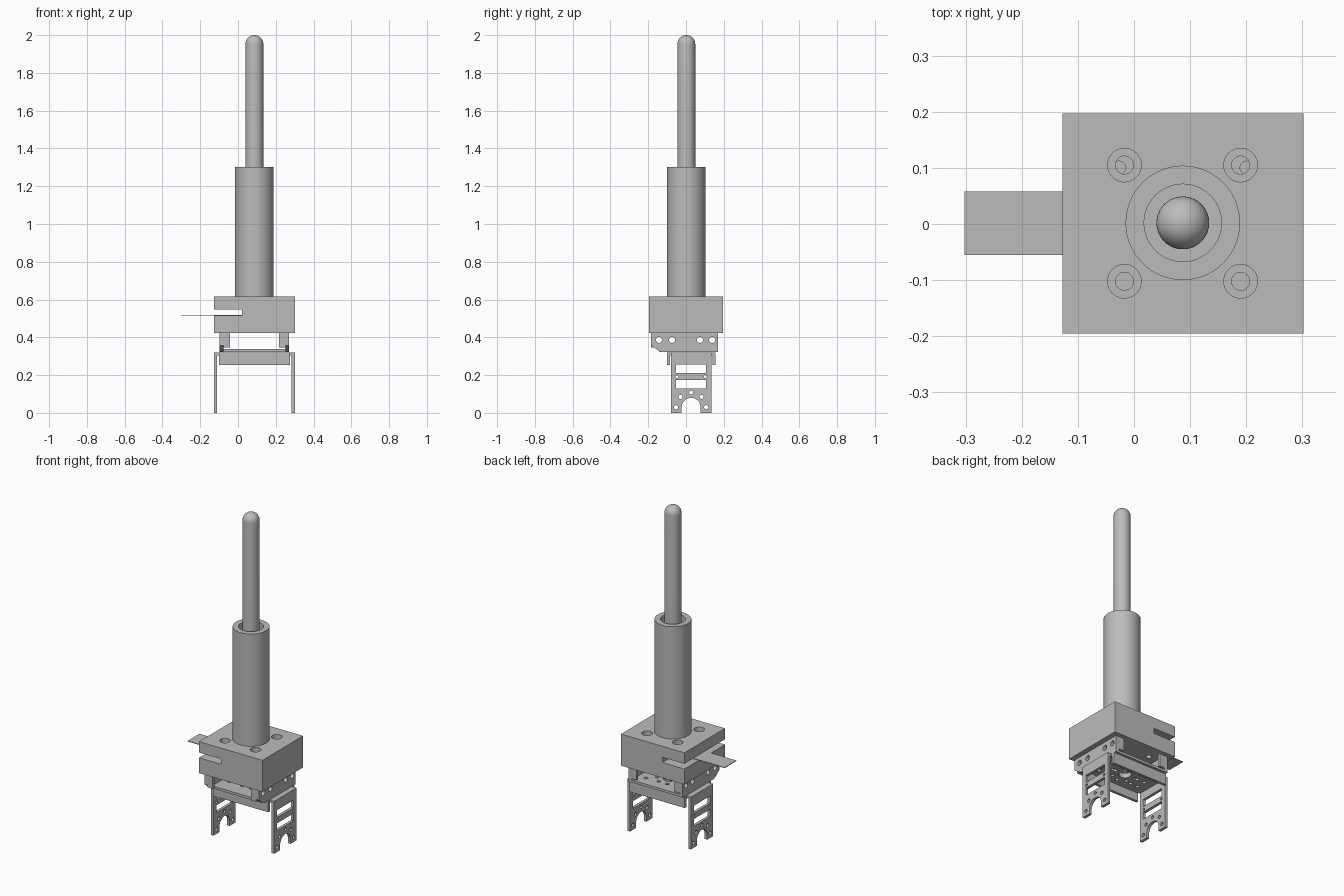
import bpy, bmesh, math
from mathutils import Matrix, Vector

cube = bpy.data.objects.get("Cube")
if cube:
    bpy.data.objects.remove(cube, do_unlink=True)

grey = bpy.data.materials.new("plain_grey")
grey.use_nodes = True
grey.diffuse_color = (0.5, 0.5, 0.5, 1)
grey.node_tree.nodes["Principled BSDF"].inputs["Base Color"].default_value = (0.5, 0.5, 0.5, 1)

CX = 0.087          # axis of the tube and middle of both brackets
CY = 0.027          # middle of the lower bracket


def make(name, bm):
    bmesh.ops.recalc_face_normals(bm, faces=bm.faces)
    mesh = bpy.data.meshes.new(name)
    bm.to_mesh(mesh)
    bm.free()
    mesh.materials.append(grey)
    obj = bpy.data.objects.new(name, mesh)
    bpy.context.collection.objects.link(obj)
    return obj


def box(name, x, y, z):
    bm = bmesh.new()
    bmesh.ops.create_cube(bm, size=1)
    for v in bm.verts:
        v.co = [lo + (c + 0.5) * (hi - lo) for c, (lo, hi) in zip(v.co, (x, y, z))]
    return make(name, bm)


def rod(name, axis, centre, radius, length, sides=32):
    bm = bmesh.new()
    turn = Vector((0, 0, 1)).rotation_difference(Vector(axis)).to_matrix().to_4x4()
    bmesh.ops.create_cone(bm, cap_ends=True, segments=sides, radius1=radius, radius2=radius,
                          depth=length, matrix=Matrix.Translation(centre) @ turn)
    return make(name, bm)


def prism_x(name, outline, x):
    bm = bmesh.new()
    face = bm.faces.new([bm.verts.new((x[0], y, z)) for y, z in outline])
    new = bmesh.ops.extrude_face_region(bm, geom=[face])["geom"]
    bmesh.ops.translate(bm, verts=[g for g in new if isinstance(g, bmesh.types.BMVert)],
                        vec=(x[1] - x[0], 0, 0))
    return make(name, bm)


def lathe(name, profile, closed, sides=64):
    bm = bmesh.new()
    verts = [bm.verts.new((CX + r, 0.002, z)) for r, z in profile]
    pairs = list(zip(verts, verts[1:])) + ([(verts[-1], verts[0])] if closed else [])
    edges = [bm.edges.new(p) for p in pairs]
    bmesh.ops.spin(bm, geom=verts + edges, cent=(CX, 0.002, 0), axis=(0, 0, 1),
                   angle=math.tau, steps=sides)
    bmesh.ops.remove_doubles(bm, verts=bm.verts, dist=0.0001)
    return make(name, bm)


def activate(obj):
    bpy.ops.object.select_all(action="DESELECT")
    obj.select_set(True)
    bpy.context.view_layer.objects.active = obj


def cut(obj, cutters):
    activate(obj)
    for cutter in cutters:
        mod = obj.modifiers.new("cut", "BOOLEAN")
        mod.operation, mod.solver, mod.object = "DIFFERENCE", "EXACT", cutter
        bpy.ops.object.modifier_apply(modifier=mod.name)
        bpy.data.objects.remove(cutter, do_unlink=True)


def mirror(obj, name):
    """Copy a part to the other side of the bracket middle."""
    bm = bmesh.new()
    bm.from_mesh(obj.data)
    for v in bm.verts:
        v.co.x = 2 * CX - v.co.x
    bmesh.ops.reverse_faces(bm, faces=bm.faces)
    return make(name, bm)


def drill_z(x, y, z, radius, length=0.1):
    return rod("cutter", (0, 0, 1), (x, y, z), radius, length)


def drill_x(x, y, z, radius):
    return rod("cutter", (1, 0, 0), (x, y, z), radius, 0.1)


# Tall tube and round-ended rod
lathe("outer_tube", [(0.102, 0.615), (0.102, 1.302), (0.069, 1.302), (0.069, 0.615)], True)
tip = [(0.047 * math.cos(a), 1.953 + 0.047 * math.sin(a))
       for a in (math.pi / 2 * i / 10 for i in range(11))]
lathe("inner_rod", [(0, 0.61), (0.047, 0.61)] + tip, False)

# Block with a side slot and four counterbored holes
block = box("main_block", (-0.127, 0.302), (-0.195, 0.197), (0.422, 0.615))
cutters = [box("cutter", (-0.2, 0.022), (-0.3, 0.3), (0.516, 0.548))]
for x in (-0.017, 0.19):
    for y in (-0.102, 0.105):
        cutters += [drill_z(x, y, 0.615, 0.03, 0.1), drill_z(x, y, 0.5, 0.016, 0.4)]
cut(block, cutters)
box("tongue_plate", (-0.302, 0.022), (-0.055, 0.058), (0.515, 0.519))

# Upper bracket: floor, side walls and end lips
floor = box("upper_bracket_floor", (-0.08, 2 * CX + 0.08), (-0.14, 0.168), (0.322, 0.337))
holes = [drill_z(CX, CY, 0.33, 0.04)]
for i in range(8):
    a = math.tau * (i + 0.5) / 8
    holes.append(drill_z(CX + 0.075 * math.cos(a), CY + 0.075 * math.sin(a), 0.33, 0.011))
for x in (-0.027, 0.201):
    for y in (-0.04, 0.03, 0.1):
        holes.append(drill_z(x, y, 0.33, 0.012))
cut(floor, holes)

wall = prism_x("upper_bracket_right_wall",
               [(-0.185, 0.422), (-0.185, 0.358), (-0.147, 0.33), (-0.13, 0.322),
                (0.17, 0.322), (0.17, 0.422)], (-0.097, -0.077))
activate(wall)
cut(wall, [drill_x(CX - 0.174, y, 0.386, 0.016) for y in (-0.143, -0.074, 0.074, 0.138)])
mirror(wall, "upper_bracket_left_wall")
for end, y in (("front", (-0.185, -0.168)), ("back", (0.156, 0.17))):
    lip = box(f"upper_bracket_{end}_right_lip", (-0.078, -0.042), y, (0.345, 0.422))
    mirror(lip, f"upper_bracket_{end}_left_lip")

# Lower bracket: top plate with turned-down edges
plate = box("lower_bracket_plate", (-0.1, 2 * CX + 0.1), (-0.1, 0.155), (0.305, 0.32))
holes = [drill_z(CX, CY, 0.31, 0.035)]
for i in range(8):
    a = math.tau * i / 8
    holes.append(drill_z(CX + 0.07 * math.cos(a), CY + 0.07 * math.sin(a), 0.31, 0.01))
for x in (-0.05, 0.0, 0.174, 0.224):
    for y in (-0.03, CY, 0.084):
        holes.append(drill_z(x, y, 0.31, 0.011))
cut(plate, holes)
box("lower_bracket_front_edge", (-0.1, 2 * CX + 0.1), (-0.1, -0.084), (0.254, 0.31))
box("lower_bracket_back_edge", (-0.1, 2 * CX + 0.1), (0.139, 0.155), (0.254, 0.31))

# Forked legs with slots, holes and a rounded notch
arch = [(CY + 0.05 * math.cos(a), 0.03 + 0.05 * math.sin(a))
        for a in (math.pi * i / 16 for i in range(17))]
leg = prism_x("lower_bracket_right_leg",
              [(-0.08, 0), (-0.08, 0.32), (0.135, 0.32), (0.135, 0), (CY + 0.05, 0)]
              + arch + [(CY - 0.05, 0)], (-0.127, -0.11))
X = -0.118
holes = [box("cutter", (-0.2, 0), (-0.053, 0.106), z) for z in ((0.21, 0.256), (0.13, 0.175))]
holes.append(drill_x(X, CY, 0.108, 0.01))
for offset, z, radius in ((0.075, 0.192, 0.008), (0.056, 0.085, 0.011), (0.08, 0.03, 0.011)):
    holes += [drill_x(X, CY + s * offset, z, radius) for s in (-1, 1)]
cut(leg, holes)
mirror(leg, "lower_bracket_left_leg")
shoulder = box("lower_bracket_right_shoulder", (-0.112, -0.099), (-0.08, 0.135), (0.305, 0.32))
mirror(shoulder, "lower_bracket_left_shoulder")

# Smooth the round surfaces, keep the corners sharp
for obj in [o for o in bpy.context.scene.objects if o.type == "MESH"]:
    activate(obj)
    bpy.ops.object.shade_smooth_by_angle(angle=math.radians(30))
